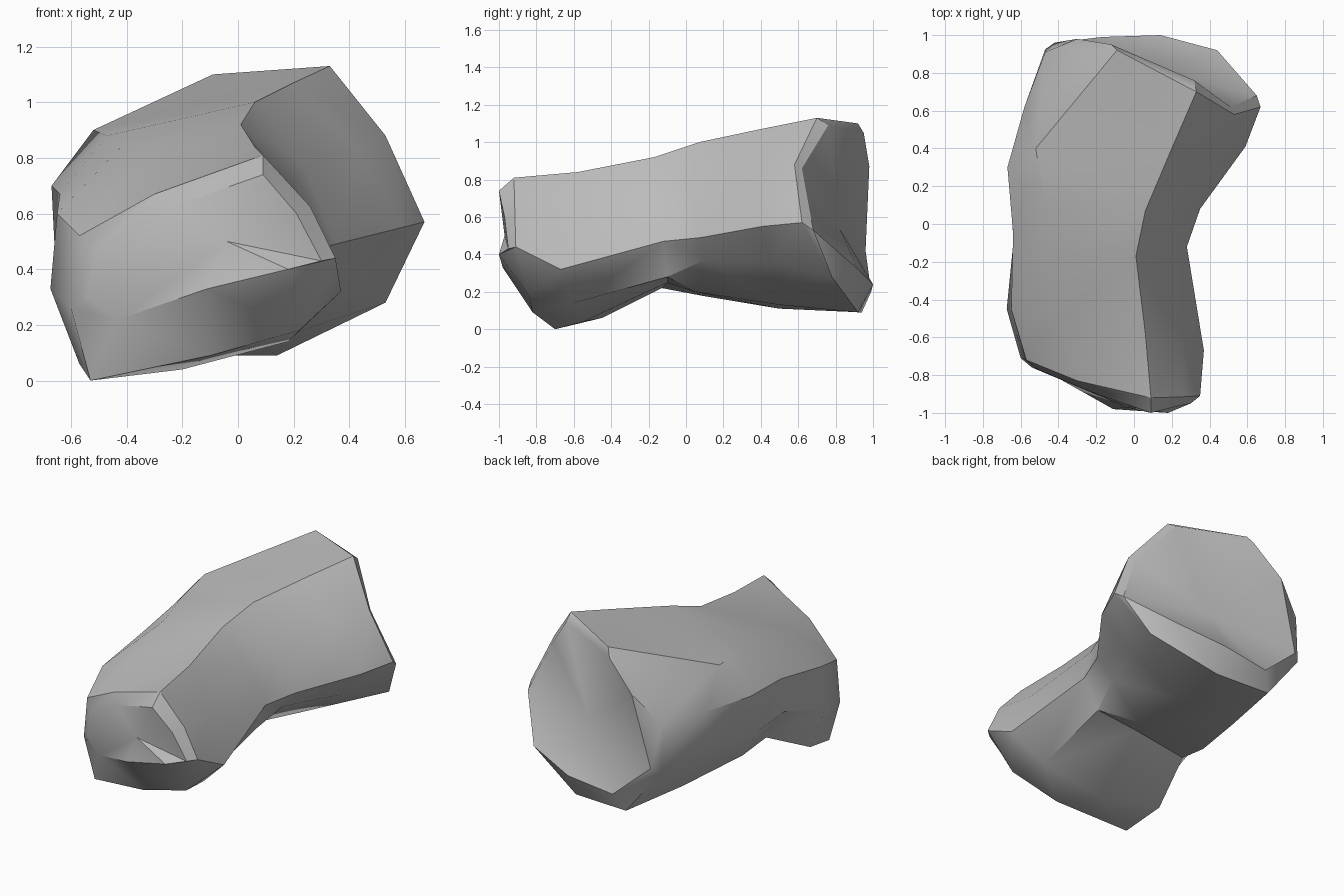
import bpy
import bmesh
import math
from mathutils import Vector

default_cube = bpy.data.objects.get("Cube")
if default_cube:
    bpy.data.objects.remove(default_cube, do_unlink=True)

# Main creases of the boulder, each running from the front end to the back end
creases = {
    "ridge": [(.09, -.92, .81), (.06, -.58, .84), (.01, -.17, .92),
              (.06, .07, 1), (.2, .4, 1.07), (.33, .7, 1.13)],
    "shoulder": [(-.3, -.83, .67), (-.38, -.5, .75), (-.42, -.15, .84),
                 (-.47, .1, .88), (-.52, .4, .9), (-.09, .92, 1.1)],
    "left": [(-.57, -.72, .52), (-.65, -.45, .6), (-.64, -.05, .67),
             (-.67, .3, .7), (-.58, .62, .7), (-.47, .91, .7)],
    "left_foot": [(-.53, -.7, 0), (-.57, -.45, .06), (-.48, -.13, .22),
                  (-.46, .08, .18), (-.33, .5, .11), (-.23, .94, .09)],
    "belly": [(-.1, -.82, .09), (-.2, -.55, .04), (-.1, -.1, .25),
              (0, .05, .2), (.08, .5, .13), (.14, .92, .09)],
    "right_foot": [(.22, -.84, .18), (.18, -.6, .14), (.19, -.1, .28),
                   (.25, .1, .37), (.4, .45, .35), (.53, .78, .28)],
    "right": [(.35, -.91, .44), (.37, -.67, .32), (.28, -.12, .47),
              (.35, .08, .49), (.59, .41, .55), (.67, .62, .57)],
}
rails = {name: [Vector(p) for p in path] for name, path in creases.items()}

# Inner edges of the two ends, in the same order as the rails around the body
front_lip = [(.09, -1, .74), (-.25, -.88, .62), (-.51, -.77, .47),
             (-.54, -.76, .3), (-.43, -.8, .22), (-.11, -.98, .33),
             (.18, -1, .4), (.3, -.95, .43), (.21, -.97, .6)]
back_lip = [(.32, .76, 1.09), (-.12, .95, 1.05), (-.3, .98, .87),
            (-.42, .96, .42), (-.17, .99, .2), (.14, 1, .24),
            (.44, .92, .32), (.65, .68, .53), (.51, .62, .86)]


def between(first, second, start, end):
    """Rail halfway between two creases, its offset blending from start to end."""
    pairs = list(zip(rails[first], rails[second]))
    return [(a + b) / 2 + Vector(start).lerp(Vector(end), i / (len(pairs) - 1))
            for i, (a, b) in enumerate(pairs)]


left_flank = between("left", "left_foot", (-.05, 0, 0), (-.12, 0, 0))
right_flank = between("ridge", "right", (.04, 0, 0), (.03, -.08, .03))
ordered = [rails["ridge"], rails["shoulder"], rails["left"], left_flank,
           rails["left_foot"], rails["belly"], rails["right_foot"],
           rails["right"], right_flank]

bm = bmesh.new()


def add_ring(points):
    return [bm.verts.new(p) for p in points]


def bridge(ring_a, ring_b):
    """Join two rings with a band of quads."""
    count = len(ring_a)
    for i in range(count):
        j = (i + 1) % count
        bm.faces.new((ring_a[i], ring_a[j], ring_b[j], ring_b[i]))


def cap(rim, lip, centre):
    """Close an end with a bevelled lip and a fan to its centre."""
    inner = add_ring(lip)
    bridge(rim, inner)
    tip = bm.verts.new(centre)
    for i, vert in enumerate(inner):
        bm.faces.new((vert, inner[(i + 1) % len(inner)], tip))


# Body
rings = [add_ring(points) for points in zip(*ordered)]
for near, far in zip(rings, rings[1:]):
    bridge(near, far)

# Blunt front end, and hollowed back end with a jutting lower lip
cap(rings[0], front_lip, (-.04, -.97, .5))
cap(rings[-1], back_lip, (.12, .82, .54))

bmesh.ops.recalc_face_normals(bm, faces=bm.faces)
bmesh.ops.triangulate(bm, faces=bm.faces, quad_method='SHORT_EDGE')
mesh = bpy.data.meshes.new("boulder")
bm.to_mesh(mesh)
bm.free()

# Single stone colour
stone = bpy.data.materials.new("stone_grey")
stone.use_nodes = True
stone.diffuse_color = (.5, .5, .5, 1)
shader = next(n for n in stone.node_tree.nodes if n.type == 'BSDF_PRINCIPLED')
shader.inputs["Base Color"].default_value = stone.diffuse_color
mesh.materials.append(stone)

boulder = bpy.data.objects.new("boulder", mesh)
bpy.context.collection.objects.link(boulder)
bpy.ops.object.select_all(action='DESELECT')
boulder.select_set(True)
bpy.context.view_layer.objects.active = boulder
bpy.ops.object.shade_smooth_by_angle(angle=math.radians(35))
